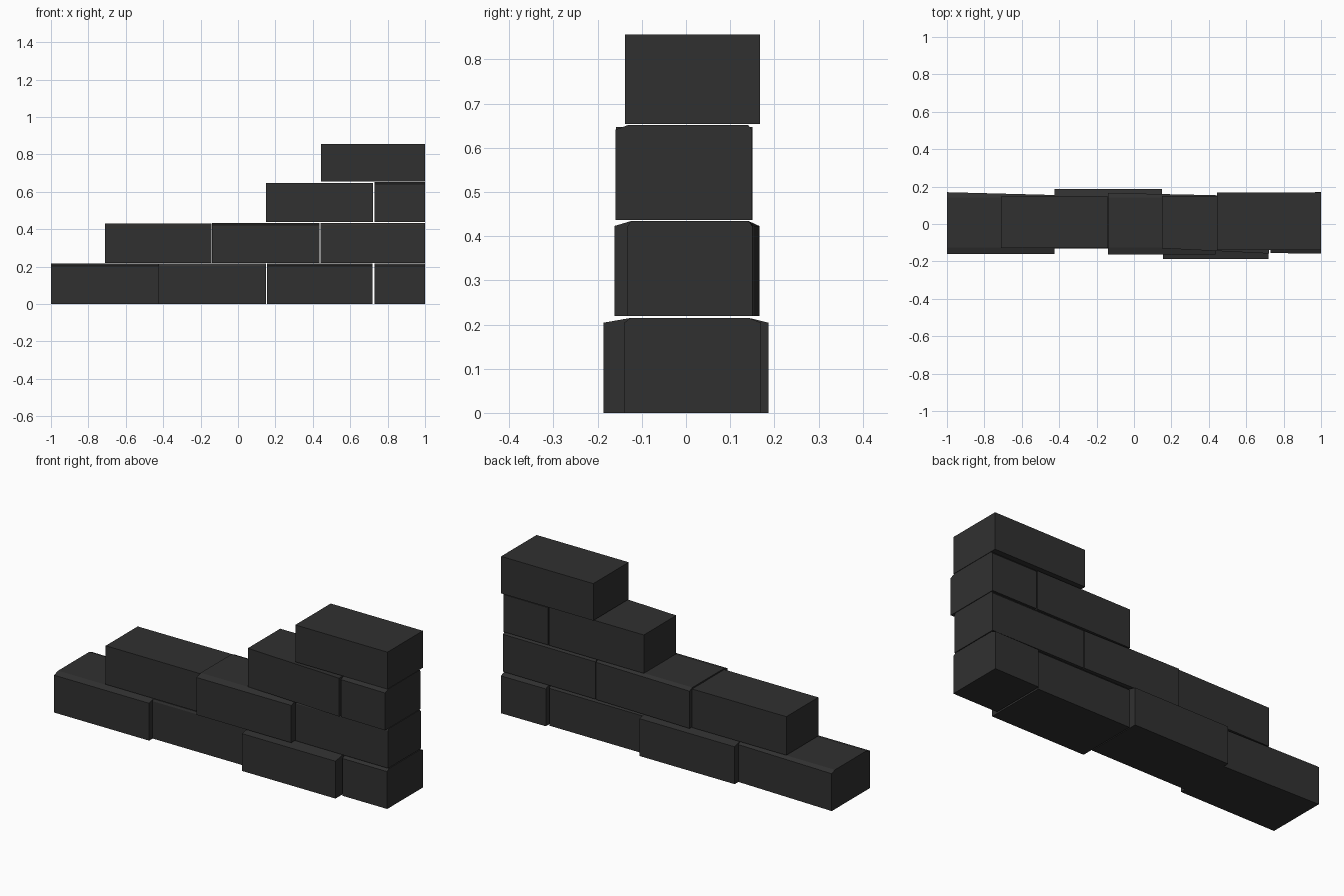
import bpy, bmesh

if "Cube" in bpy.data.objects:
    bpy.data.objects.remove(bpy.data.objects["Cube"])


def brick(name, x0, x1, z0, z1, front, back, top=None, lip=0.011):
    """Brick from a yz profile; front/back are y values at the left and right end.
    top gives the narrower y range of the top face above a sloped lip."""
    bm = bmesh.new()
    rings = []
    for x, f, b in ((x0, front[0], back[0]), (x1, front[1], back[1])):
        if top:
            prof = [(f, z0), (b, z0), (b, z1 - lip), (min(b, top[1]), z1),
                    (max(f, top[0]), z1), (f, z1 - lip)]
        else:
            prof = [(f, z0), (b, z0), (b, z1), (f, z1)]
        rings.append([bm.verts.new((x, y, z)) for y, z in prof])
    a, c = rings
    n = len(a)
    bm.faces.new(a)
    bm.faces.new(c[::-1])
    for i in range(n):
        j = (i + 1) % n
        bm.faces.new((a[i], c[i], c[j], a[j]))
    bmesh.ops.recalc_face_normals(bm, faces=bm.faces)
    me = bpy.data.meshes.new(name)
    bm.to_mesh(me)
    bm.free()
    me.materials.append(mat)
    ob = bpy.data.objects.new(name, me)
    bpy.context.collection.objects.link(ob)
    return ob


mat = bpy.data.materials.new("dark_brick")
mat.diffuse_color = (0.03, 0.03, 0.03, 1)
mat.use_nodes = True
mat.node_tree.nodes["Principled BSDF"].inputs["Base Color"].default_value = mat.diffuse_color

TOP = (-0.125, 0.142)

# Bottom course
brick("bottom_brick_1", -1.0, -0.425, 0, 0.215, (-0.16, -0.16), (0.17, 0.155), TOP)
brick("bottom_brick_2", -0.425, 0.15, 0, 0.215, (-0.13, -0.13), (0.187, 0.187), TOP)
brick("bottom_brick_3", 0.155, 0.72, 0, 0.215, (-0.187, -0.187), (0.152, 0.152), TOP)
brick("bottom_half_brick", 0.73, 1.0, 0, 0.215, (-0.14, -0.14), (0.168, 0.17), TOP)

# Second course
brick("second_brick_1", -0.71, -0.142, 0.219, 0.43, (-0.128, -0.128), (0.148, 0.15))
brick("second_brick_2", -0.138, 0.435, 0.219, 0.434, (-0.162, -0.162), (0.166, 0.154), TOP)
brick("second_brick_3", 0.44, 1.0, 0.219, 0.434, (-0.13, -0.132), (0.152, 0.15), TOP)

# Third course
brick("third_brick", 0.15, 0.722, 0.437, 0.647, (-0.13, -0.158), (0.15, 0.15))
brick("third_half_brick", 0.73, 1.0, 0.437, 0.652, (-0.155, -0.159), (0.15, 0.149), (-0.13, 0.14))

# Top brick
brick("top_brick", 0.443, 1.0, 0.654, 0.856, (-0.138, -0.138), (0.168, 0.168))
